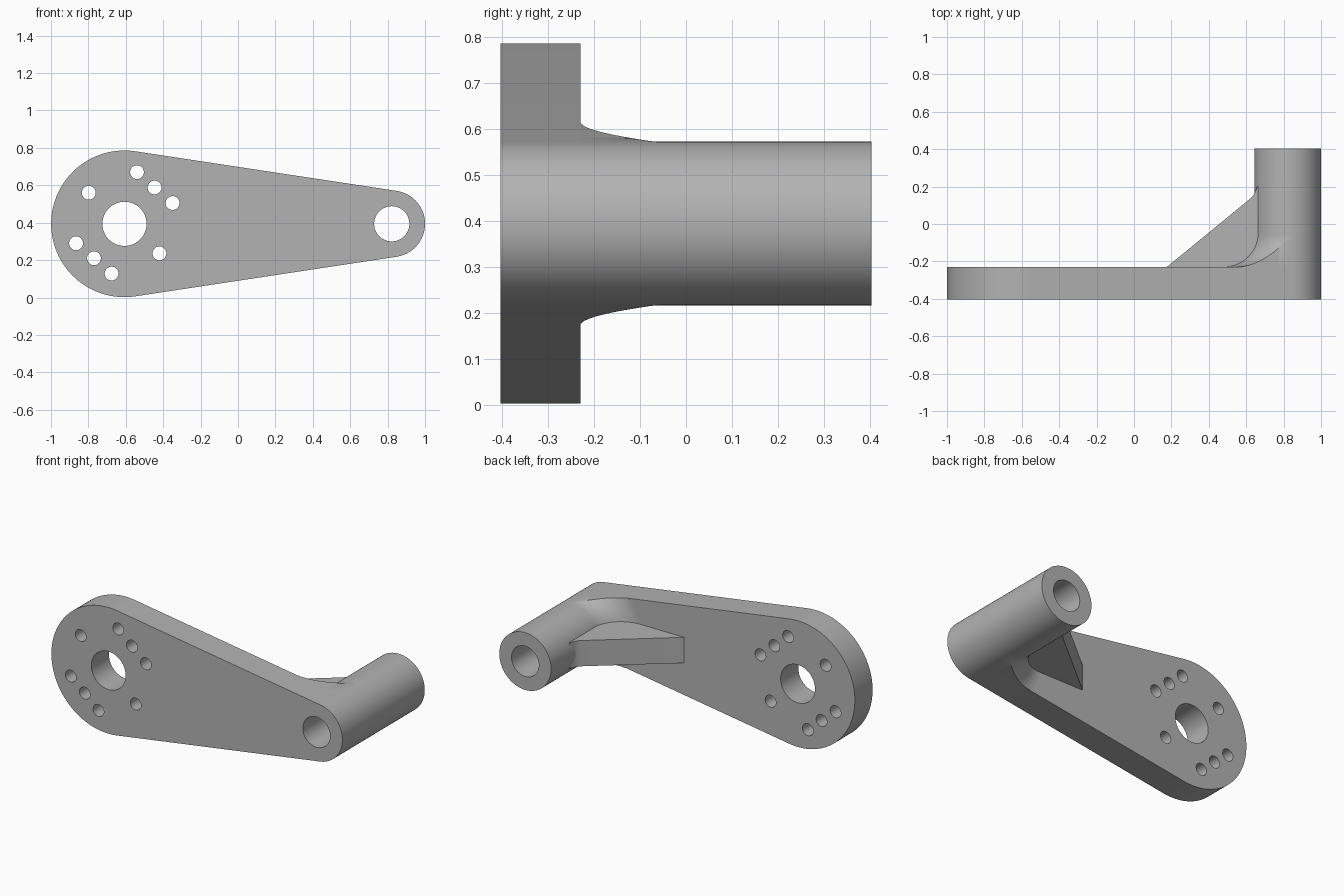
import bpy, bmesh
from math import sin, cos, acos, asin, pi, radians

cube = bpy.data.objects.get("Cube")
if cube:
    bpy.data.objects.remove(cube, do_unlink=True)

# Main dimensions
MID = 0.394                       # height of the centre line
BIG_X, BIG_R = -0.607, 0.392      # wide end of the arm
TIP_X, TIP_R = 0.822, 0.178       # narrow end and tube
FRONT, BACK, END = -0.404, -0.23, 0.404
FILLET, BORE = 0.175, 0.094
SEG = 96
TANGENT = acos((BIG_R - TIP_R) / (TIP_X - BIG_X))

steel = bpy.data.materials.new("Plain grey")
steel.use_nodes = True
grey = (0.45, 0.45, 0.45, 1)
steel.diffuse_color = grey
steel.node_tree.nodes["Principled BSDF"].inputs["Base Color"].default_value = grey


def finish(bm, name):
    bmesh.ops.remove_doubles(bm, verts=bm.verts, dist=1e-5)
    bmesh.ops.recalc_face_normals(bm, faces=bm.faces)
    me = bpy.data.meshes.new(name)
    bm.to_mesh(me)
    bm.free()
    me.materials.append(steel)
    ob = bpy.data.objects.new(name, me)
    bpy.context.collection.objects.link(ob)
    return ob


def smooth(ob):
    ob.data.polygons.foreach_set("use_smooth", [True] * len(ob.data.polygons))
    ob.data.set_sharp_from_angle(angle=radians(30))


def prism(bm, points, offset):
    """Extrude a closed loop of 3D points along offset."""
    face = bm.faces.new([bm.verts.new(p) for p in points])
    out = bmesh.ops.extrude_face_region(bm, geom=[face], use_keep_orig=True)
    verts = [g for g in out["geom"] if isinstance(g, bmesh.types.BMVert)]
    bmesh.ops.translate(bm, verts=verts, vec=offset)


def arc(x, z, r, a0, a1, n, y):
    return [(x + r * cos(a0 + (a1 - a0) * i / n), y,
             z + r * sin(a0 + (a1 - a0) * i / n)) for i in range(n + 1)]


# Tapered arm plate
bm = bmesh.new()
outline = arc(TIP_X, MID, TIP_R, -TANGENT, TANGENT, 48, FRONT)
outline += arc(BIG_X, MID, BIG_R, TANGENT, 2 * pi - TANGENT, 80, FRONT)
prism(bm, outline, (0, BACK - FRONT, 0))
plate = finish(bm, "arm_plate")

# Holes through the plate
holes = [(BIG_X, MID, 0.118), (TIP_X, MID, BORE)]
holes += [(x, z, 0.037) for x, z in (
    (-0.798, 0.56), (-0.54, 0.67), (-0.446, 0.588), (-0.35, 0.505),
    (-0.866, 0.29), (-0.77, 0.21), (-0.676, 0.128), (-0.42, 0.236))]
bm = bmesh.new()
for x, z, r in holes:
    ring = arc(x, z, r, 0, 2 * pi, SEG if r > 0.05 else 40, FRONT - 0.1)[:-1]
    prism(bm, ring, (0, 0.4, 0))
cutter = finish(bm, "hole_cutter")
cutter.hide_render = True
mod = plate.modifiers.new("holes", "BOOLEAN")
mod.operation, mod.solver, mod.object = "DIFFERENCE", "EXACT", cutter
bpy.context.view_layer.objects.active = plate
bpy.ops.object.modifier_apply(modifier=mod.name)
bpy.data.objects.remove(cutter, do_unlink=True)
smooth(plate)


# Tube whose flared foot is trimmed by the sides of the plate
def plate_edge(theta):
    """Distance from the tube axis to the plate outline."""
    t = abs(theta)
    if t <= TANGENT:
        return TIP_R
    c = cos(t - TANGENT)
    return TIP_R / c if c > 0.1 else 9


STEPS = 16
bm = bmesh.new()
columns = []
for k in range(SEG):
    theta = 2 * pi * k / SEG - pi
    reach = min(plate_edge(theta), TIP_R + FILLET)
    start = asin(min(1, max(0, (TIP_R + FILLET - reach) / FILLET)))
    profile = [(BORE, BACK), (BORE, END), (TIP_R, END)]
    for i in range(STEPS, -1, -1):
        phi = start + (pi / 2 - start) * i / STEPS
        profile.append((TIP_R + FILLET * (1 - sin(phi)),
                        BACK + FILLET * (1 - cos(phi))))
    profile.append((reach, BACK))
    columns.append([bm.verts.new((TIP_X + r * cos(theta), y, MID + r * sin(theta)))
                    for r, y in profile])
for k in range(SEG):
    a, b = columns[k - 1], columns[k]
    for i in range(len(a) - 1):
        bm.faces.new((a[i], a[i + 1], b[i + 1], b[i]))
smooth(finish(bm, "flared_tube"))

# Sloping rib between plate and tube
HALF = 0.08
side = [(0.175, BACK), (0.62, 0.134), (0.636, 0.15), (0.648, 0.17), (0.658, 0.2),
        (0.70, 0.2), (0.70, BACK - 0.02), (0.175, BACK - 0.02)]
bm = bmesh.new()
prism(bm, [(x, y, MID - HALF) for x, y in side], (0, 0, 2 * HALF))
smooth(finish(bm, "support_rib"))
